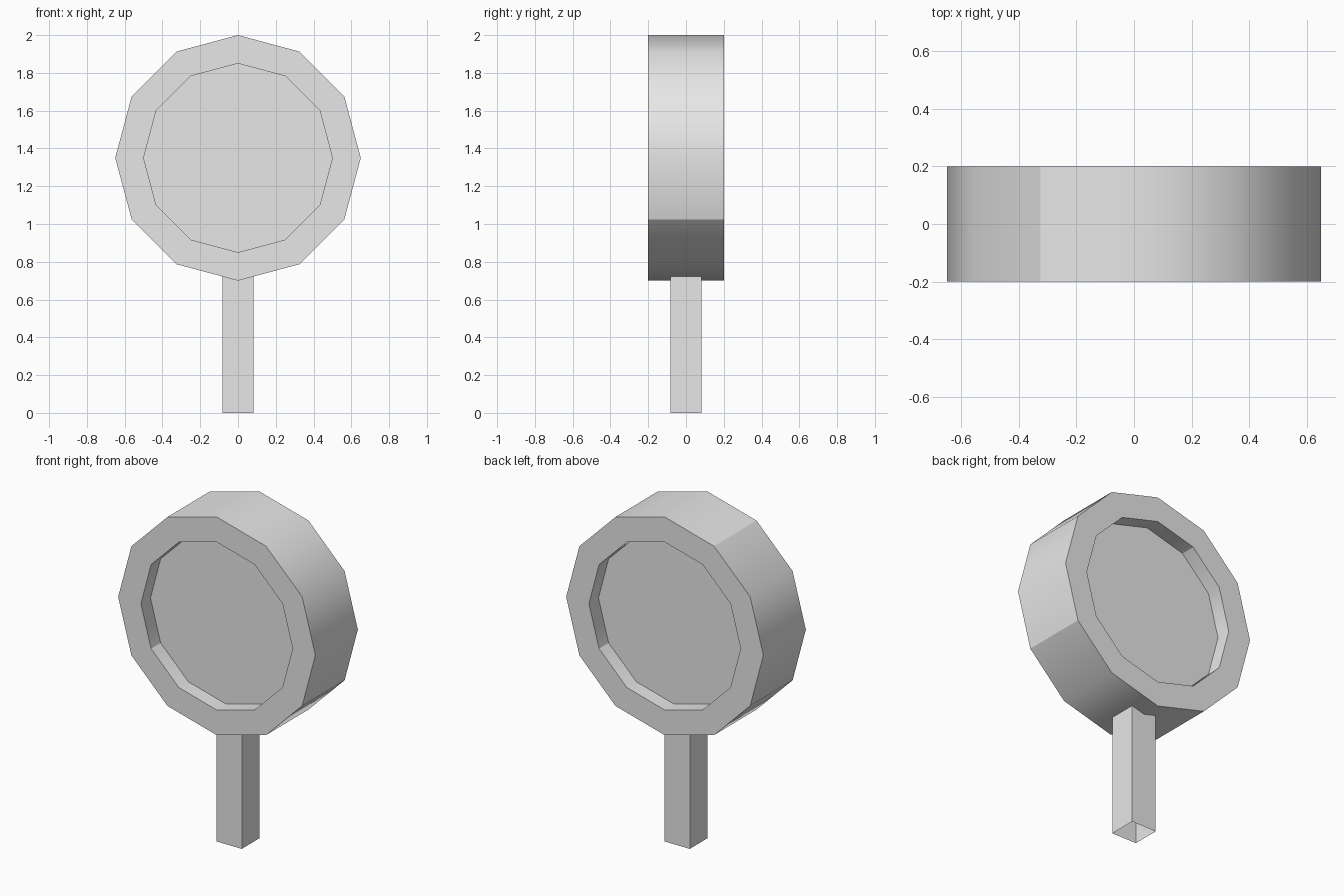
import bpy, bmesh
from math import cos, sin, radians

default = bpy.data.objects.get("Cube")
if default:
    bpy.data.objects.remove(default, do_unlink=True)

grey = bpy.data.materials.new("plain_grey")
grey.use_nodes = True
grey.diffuse_color = (0.8, 0.8, 0.8, 1)
grey.node_tree.nodes["Principled BSDF"].inputs["Base Color"].default_value = (0.8, 0.8, 0.8, 1)


def add_object(name, bm):
    bmesh.ops.recalc_face_normals(bm, faces=bm.faces[:])
    mesh = bpy.data.meshes.new(name)
    bm.to_mesh(mesh)
    bm.free()
    mesh.materials.append(grey)
    obj = bpy.data.objects.new(name, mesh)
    bpy.context.scene.collection.objects.link(obj)
    return obj


# Twelve-sided drum sign with a recessed panel on both faces
SIDES = 12
CENTRE = 1.35
OUTER, INNER = 0.65, 0.5
HALF, FLOOR = 0.2, 0.11
profile = [(INNER, -FLOOR), (INNER, -HALF), (OUTER, -HALF),
           (OUTER, HALF), (INNER, HALF), (INNER, FLOOR)]

bm = bmesh.new()
rings = []
for radius, y in profile:
    rings.append([bm.verts.new((radius * cos(radians(30 * k)), y,
                                CENTRE + radius * sin(radians(30 * k))))
                  for k in range(SIDES)])
for a, b in zip(rings, rings[1:]):
    for k in range(SIDES):
        n = (k + 1) % SIDES
        bm.faces.new((a[k], a[n], b[n], b[k]))
bm.faces.new(rings[0])
bm.faces.new(rings[-1])

# Smooth walls, with crisp rims and a few crisp wall corners
for face in bm.faces:
    face.smooth = True
for ring in rings:
    for k in range(SIDES):
        bm.edges.get((ring[k], ring[(k + 1) % SIDES])).smooth = False
for first, corners in ((0, (4, 7, 11)), (2, (4, 11)), (4, (4, 7, 11))):
    for k in corners:
        bm.edges.get((rings[first][k], rings[first + 1][k])).smooth = False
add_object("sign_drum", bm)

# Square hollow post, open at its ends, reaching into the drum
W, TOP = 0.083, 0.8
bm = bmesh.new()
corners = [(-W, -W), (W, -W), (W, W), (-W, W)]
low, high = ([bm.verts.new((x, y, z)) for x, y in corners] for z in (0, TOP))
for k in range(4):
    n = (k + 1) % 4
    bm.faces.new((low[k], low[n], high[n], high[k]))
add_object("post", bm)
